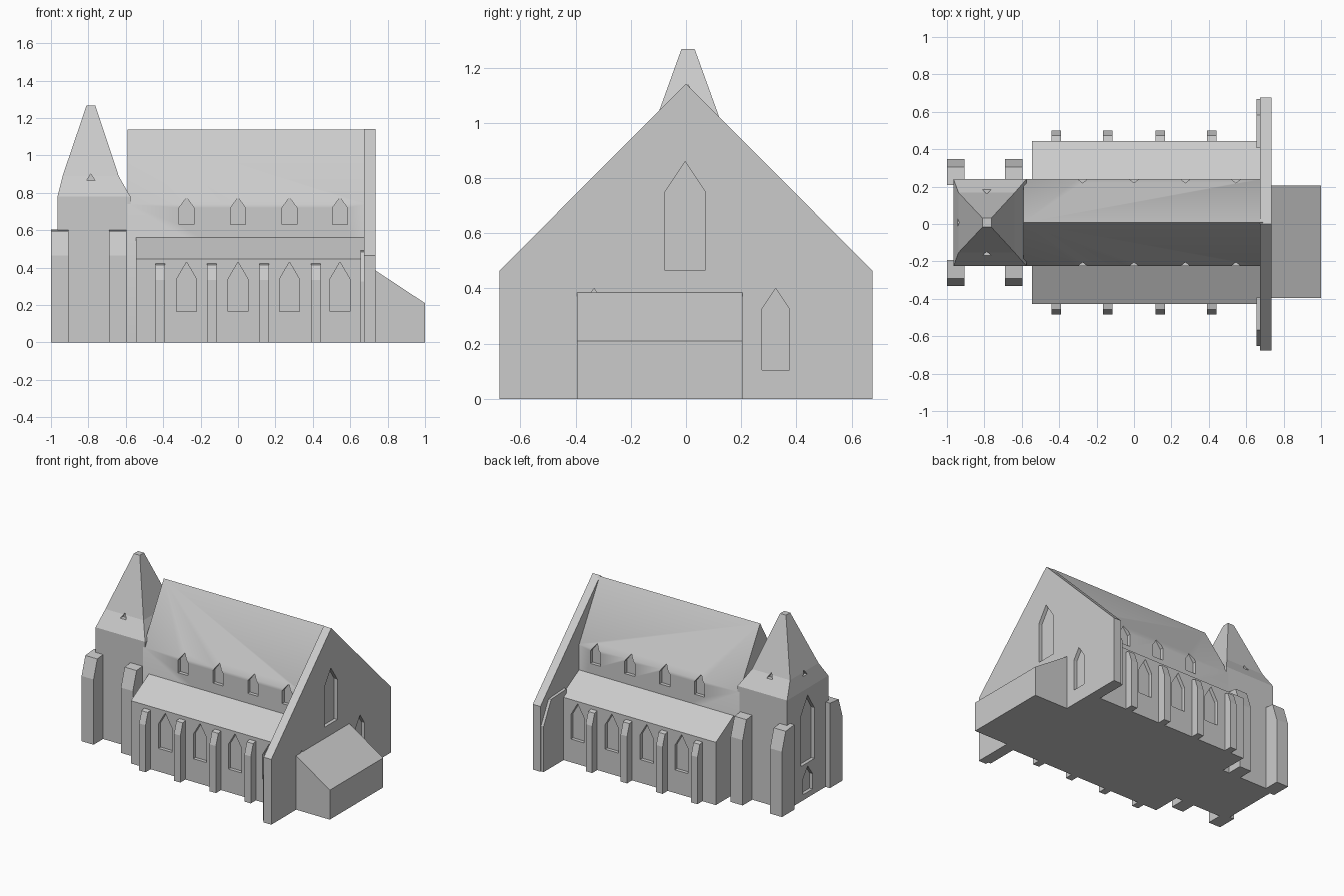
import bpy, bmesh, math
from mathutils import Vector

if "Cube" in bpy.data.objects:
    bpy.data.objects.remove(bpy.data.objects["Cube"])

stone = bpy.data.materials.new("grey_stone")
stone.diffuse_color = (0.6, 0.6, 0.6, 1)
stone.use_nodes = True
stone.node_tree.nodes["Principled BSDF"].inputs["Base Color"].default_value = stone.diffuse_color
CY = 0.0075  # centre line of nave, aisles and tower


def finish(name, bm, smooth=0):
    bmesh.ops.recalc_face_normals(bm, faces=bm.faces)
    me = bpy.data.meshes.new(name)
    bm.to_mesh(me)
    bm.free()
    me.materials.append(stone)
    ob = bpy.data.objects.new(name, me)
    bpy.context.collection.objects.link(ob)
    return ob


def add_prism(bm, pts, axis, a, b):
    """Extrude a 2D profile: axis 'x' takes (y, z) points, 'y' takes (x, z)."""
    def at(p, t):
        return (t, p[0], p[1]) if axis == 'x' else (p[0], t, p[1])
    lo = [bm.verts.new(at(p, a)) for p in pts]
    hi = [bm.verts.new(at(p, b)) for p in pts]
    bm.faces.new(lo)
    bm.faces.new(hi[::-1])
    n = len(pts)
    for i in range(n):
        bm.faces.new((lo[i], lo[(i + 1) % n], hi[(i + 1) % n], hi[i]))


def prism(name, pts, axis, a, b):
    bm = bmesh.new()
    add_prism(bm, pts, axis, a, b)
    return finish(name, bm)


def lancet(c, w, z0, spring, z1):
    return [(c - w / 2, z0), (c + w / 2, z0), (c + w / 2, spring), (c, z1), (c - w / 2, spring)]


def carve(ob, cuts):
    """Recess a list of (profile, axis, from, to) openings into a body."""
    bm = bmesh.new()
    for cut in cuts:
        add_prism(bm, *cut)
    cutter = finish("opening_cutter", bm)
    cutter.hide_render = True
    mod = ob.modifiers.new("openings", 'BOOLEAN')
    mod.operation = 'DIFFERENCE'
    mod.solver = 'EXACT'
    mod.object = cutter
    bpy.context.view_layer.objects.active = ob
    bpy.ops.object.modifier_apply(modifier=mod.name)
    bpy.data.objects.remove(cutter)


def smooth(ob, deg):
    bpy.ops.object.select_all(action='DESELECT')
    ob.select_set(True)
    bpy.context.view_layer.objects.active = ob
    bpy.ops.object.shade_smooth_by_angle(angle=math.radians(deg))


BAYS = (-0.275, 0.0, 0.275, 0.545)

# Nave with steep roof and clerestory windows
H = 0.2325
nave = prism("nave", [(CY - H, 0), (CY + H, 0), (CY + H, 0.74), (CY, 1.14), (CY - H, 0.74)],
             'x', -0.59, 0.69)
carve(nave, [(lancet(x, 0.08, 0.63, 0.72, 0.775), 'y', CY + s * (H - 0.025), CY + s * (H + 0.1))
             for x in BAYS for s in (-1, 1)])
smooth(nave, 35)

# Side aisles with lean-to roofs, windows and buttresses
for s, side in ((-1, "front"), (1, "back")):
    def Y(d):
        return CY + s * d
    aisle = prism(side + "_aisle", [(Y(0.2), 0), (Y(0.435), 0), (Y(0.435), 0.447),
                                    (Y(H), 0.56), (Y(0.2), 0.56)], 'x', -0.545, 0.69)
    carve(aisle, [(lancet(x, 0.105, 0.165, 0.34, 0.43), 'y', Y(0.41), Y(0.55)) for x in BAYS])

    def buttress(name, x0, x1, inner, shoulder, outer, top, drop):
        prism(name, [(Y(inner), 0), (Y(outer), 0), (Y(outer), top - drop),
                     (Y(shoulder), top - 0.01), (Y(inner), top)], 'x', x0, x1)
    for i, x in enumerate((-0.415, -0.14, 0.14, 0.415)):
        buttress(f"{side}_aisle_buttress_{i}", x - 0.025, x + 0.025, 0.42, 0.465, 0.492, 0.425, 0.09)
    for i, x in enumerate((-0.953, -0.643)):
        buttress(f"{side}_tower_buttress_{i}", x - 0.047, x + 0.047, 0.2, 0.298, 0.34, 0.605, 0.14)
    buttress(side + "_gable_buttress", 0.655, 0.705, 0.40, 0.575, 0.66, 0.495, 0.17)

# Tower with a flared, truncated spire
RINGS = [(-0.965, -0.575, H, 0), (-0.965, -0.575, H, 0.78),
         (-0.938, -0.638, 0.16, 0.89), (-0.81, -0.763, 0.024, 1.267)]
bm = bmesh.new()
loops = [[bm.verts.new(v) for v in ((x0, CY - h, z), (x1, CY - h, z), (x1, CY + h, z), (x0, CY + h, z))]
         for x0, x1, h, z in RINGS]
bm.faces.new(loops[0])
bm.faces.new(loops[-1])
for a, b in zip(loops, loops[1:]):
    for i in range(4):
        j = (i + 1) % 4
        bm.faces.new((a[i], a[j], b[j], b[i]))
tower = finish("tower", bm)


def vent(c):
    return [(c - 0.023, 0.865), (c + 0.023, 0.865), (c, 0.902)]


# Spire vents, tall west window and small west door
carve(tower, [(vent(-0.787), 'y', CY - 0.3, CY - 0.145),
              (vent(-0.787), 'y', CY + 0.145, CY + 0.3),
              (vent(CY), 'x', -1.1, -0.925),
              (lancet(CY, 0.15, 0.25, 0.61, 0.73), 'x', -1.1, -0.94),
              (lancet(CY, 0.11, 0.04, 0.15, 0.225), 'x', -1.1, -0.94)])

# East gable wall with three lancet windows
gable = prism("gable_wall", [(-0.675, 0), (0.675, 0), (0.675, 0.465), (0, 1.142), (-0.675, 0.465)],
              'x', 0.675, 0.735)
carve(gable, [(lancet(-0.003, 0.145, 0.465, 0.75, 0.86), 'x', 0.71, 0.8)]
      + [(lancet(y, 0.10, 0.105, 0.325, 0.40), 'x', 0.71, 0.8) for y in (-0.333, 0.325)])

# Low annex with a sloping roof
prism("annex", [(0.72, 0), (1.0, 0), (1.0, 0.21), (0.735, 0.385), (0.72, 0.385)], 'y', -0.395, 0.205)
